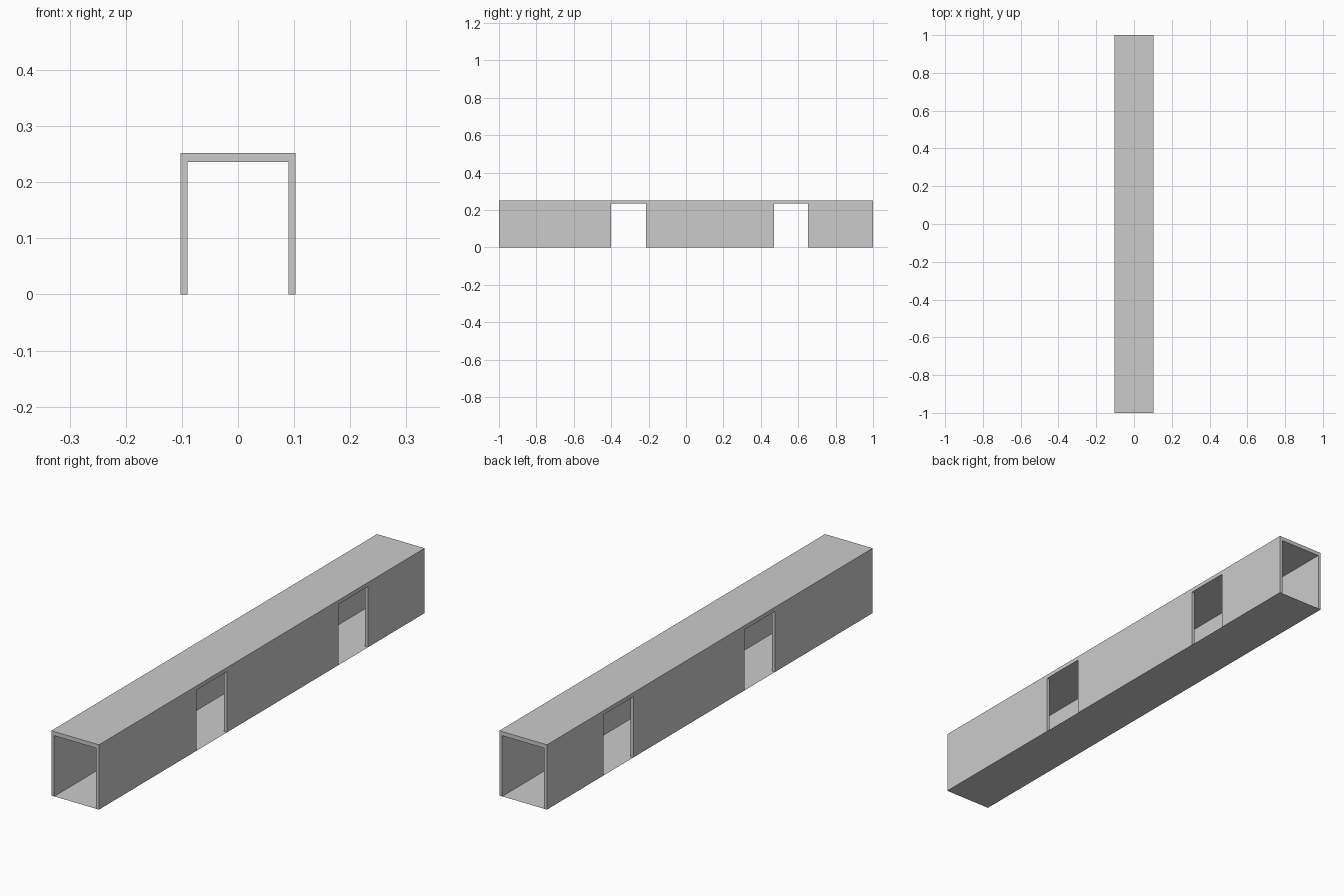
import bpy, bmesh

if "Cube" in bpy.data.objects:
    bpy.data.objects.remove(bpy.data.objects["Cube"])

XO, XI = 0.1025, 0.09           # outer and inner half width
ZI, ZO = 0.236, 0.252           # ceiling and roof top
DOORS = [(-0.40, -0.214), (0.47, 0.652)]

xs = [-XO, -XI, XI, XO]
ys = [-1.0] + [y for door in DOORS for y in door] + [1.0]
zs = [0.0, ZI, ZO]


def solid(c):
    """Roof layer is full; below it only side walls, with doorways in odd sections."""
    i, j, k = c
    if not (0 <= i < 3 and 0 <= j < len(ys) - 1 and 0 <= k < 2):
        return False
    return k == 1 or (i != 1 and j % 2 == 0)


def make_object(name, bm):
    mesh = bpy.data.meshes.new(name)
    bm.to_mesh(mesh)
    bm.free()
    obj = bpy.data.objects.new(name, mesh)
    bpy.context.collection.objects.link(obj)
    return obj


# Walls and roof: one skin around the solid cells, open underneath
bm = bmesh.new()
cuts = (xs, ys, zs)
for i in range(3):
    for j in range(len(ys) - 1):
        for k in range(2):
            cell = (i, j, k)
            if not solid(cell):
                continue
            for axis in range(3):
                u, v = (axis + 1) % 3, (axis + 2) % 3
                for side in (0, 1):
                    near = list(cell)
                    near[axis] += 1 if side else -1
                    if solid(near) or near[2] < 0:
                        continue
                    corners = [(0, 0), (1, 0), (1, 1), (0, 1)]
                    if not side:
                        corners.reverse()
                    verts = []
                    for a, b in corners:
                        idx = list(cell)
                        idx[axis] += side
                        idx[u] += a
                        idx[v] += b
                        verts.append(bm.verts.new([cuts[n][idx[n]] for n in range(3)]))
                    bm.faces.new(verts)
bmesh.ops.remove_doubles(bm, verts=bm.verts[:], dist=1e-5)
bmesh.ops.dissolve_limit(bm, angle_limit=0.01, verts=bm.verts[:], edges=bm.edges[:])
make_object("corridor_walls_and_roof", bm)

# Floor: a single thin sheet
bm = bmesh.new()
bm.faces.new([bm.verts.new((x, y, 0)) for x, y in
              ((-XO, -1), (XO, -1), (XO, 1), (-XO, 1))])
make_object("corridor_floor", bm)
